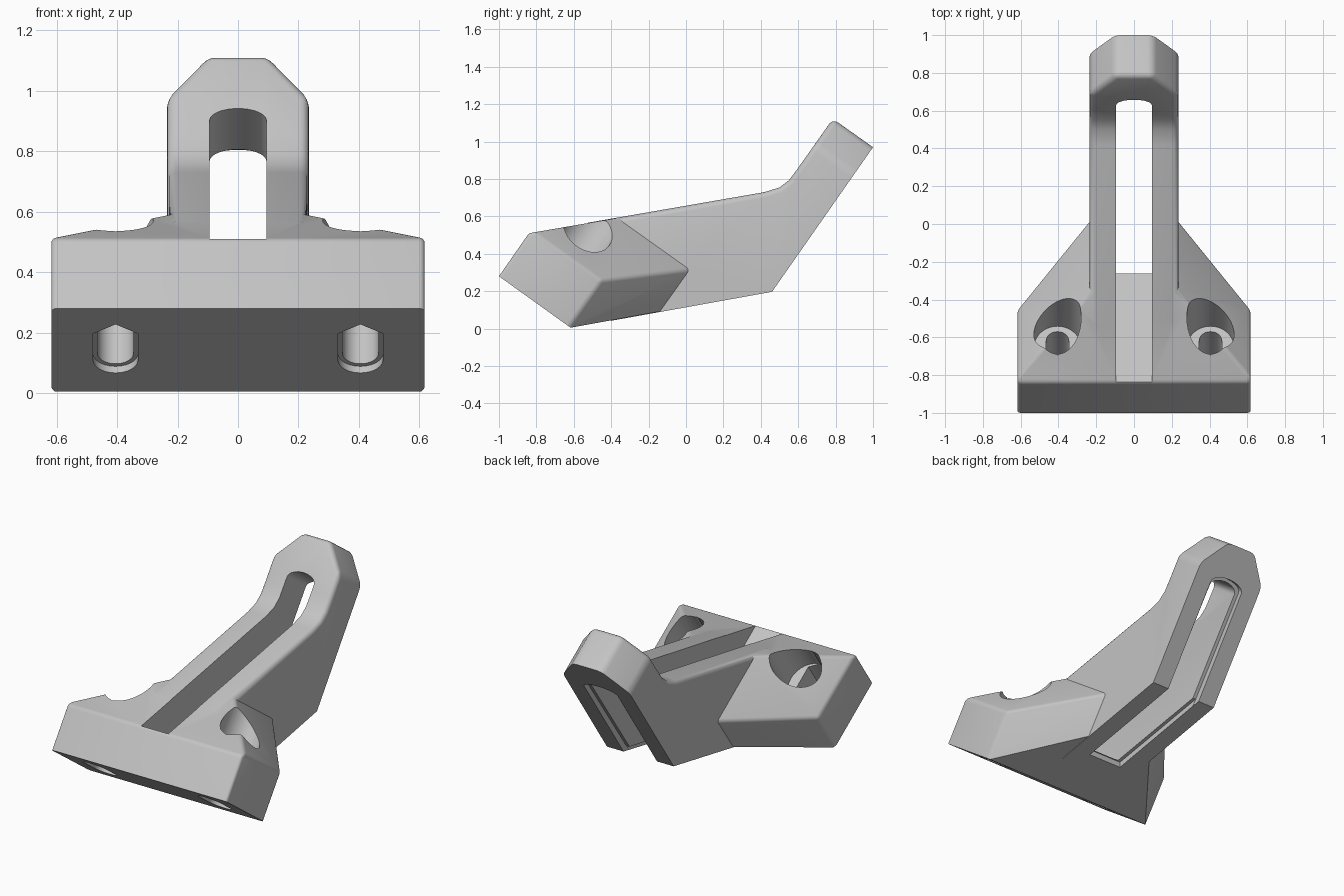
import bpy, bmesh, math
from mathutils import Vector

if "Cube" in bpy.data.objects:
    bpy.data.objects.remove(bpy.data.objects["Cube"])

grey = bpy.data.materials.new("light_grey")
grey.use_nodes = True
grey.diffuse_color = (0.55, 0.55, 0.55, 1)
grey.node_tree.nodes["Principled BSDF"].inputs["Base Color"].default_value = (0.55, 0.55, 0.55, 1)

# Tilted frame of the mounting face: u runs down the face, w runs into the body
U = Vector((0, 0.815, -0.58))
W = Vector((0, 0.58, 0.815))
ORIGIN = Vector((0, -1, 0.28))


def tilted(x, u, w):
    return ORIGIN + Vector((x, 0, 0)) + U * u + W * w


def prism(points):
    """Closed solid between two matching loops of points."""
    bm = bmesh.new()
    loops = [[bm.verts.new(p) for p in loop] for loop in points]
    n = len(loops[0])
    bm.faces.new(loops[0])
    bm.faces.new(list(reversed(loops[1])))
    for i in range(n):
        j = (i + 1) % n
        bm.faces.new((loops[0][i], loops[1][i], loops[1][j], loops[0][j]))
    bmesh.ops.recalc_face_normals(bm, faces=bm.faces)
    return bm


def side_prism(profile, half):
    return prism([[Vector((s * half, y, z)) for y, z in profile] for s in (-1, 1)])


def axial_prism(outline, w0, w1):
    return prism([[tilted(x, u, w) for x, u in outline] for w in (w0, w1)])


def cross_prism(outline, u0, u1):
    return prism([[tilted(x, u, w) for x, w in outline] for u in (u0, u1)])


def slice_off(bm, point, normal):
    """Remove everything on the normal side of a plane and cap the cut."""
    geom = bm.verts[:] + bm.edges[:] + bm.faces[:]
    bmesh.ops.bisect_plane(bm, geom=geom, plane_co=point, plane_no=normal, clear_outer=True, dist=1e-5)
    bmesh.ops.holes_fill(bm, edges=[e for e in bm.edges if e.is_boundary])
    bmesh.ops.recalc_face_normals(bm, faces=bm.faces)


def round_edges(bm, radius):
    """Round all sharp edges except those around the underside."""
    bm.normal_update()
    edges = [e for e in bm.edges if e.calc_face_angle(0) > 0.45
             and all(f.normal.z > -0.5 for f in e.link_faces)]
    bmesh.ops.bevel(bm, geom=edges, offset=radius, segments=4, profile=0.5,
                    affect='EDGES', clamp_overlap=True)
    bmesh.ops.recalc_face_normals(bm, faces=bm.faces)


def make(name, bm):
    mesh = bpy.data.meshes.new(name)
    bm.to_mesh(mesh)
    bm.free()
    mesh.materials.append(grey)
    ob = bpy.data.objects.new(name, mesh)
    bpy.context.collection.objects.link(ob)
    return ob


def combine(target, tool, operation):
    mod = target.modifiers.new(operation, 'BOOLEAN')
    mod.operation = operation
    mod.solver = 'EXACT'
    mod.object = tool
    bpy.context.view_layer.objects.active = target
    bpy.ops.object.modifier_apply(modifier=mod.name)
    bpy.data.objects.remove(tool)


# Wide mounting base with tapering shoulders
base = side_prism([(-1, 0.28), (-0.84, 0.51), (0.4, 0.724), (0.4, 0.19), (-0.617, 0.005)], 0.617)
for s in (-1, 1):
    slice_off(base, tilted(s * 0.617, 0, 0.30), Vector((s * 0.32, 0, 0)) + W * 0.382)
    slice_off(base, tilted(s * 0.617, 0.46, 0), Vector((s * 0.35, 0, 0)) + U * 0.382)
round_edges(base, 0.035)
bracket = make("bracket", base)

# Bent arm with clipped head corners
arm = side_prism([(-0.55, 0.562), (0.42, 0.73), (0.5, 0.755), (0.55, 0.793), (0.6, 0.86),
                  (0.785, 1.122), (1, 0.97), (0.46, 0.197), (-0.4, 0.042)], 0.235)
for s in (-1, 1):
    slice_off(arm, tilted(s * 0.1, 0, 1.72), Vector((s * 0.17, 0, 0)) + W * 0.135)
round_edges(arm, 0.03)
combine(bracket, make("arm", arm), 'UNION')


# Long slot through the arm, with a shallow wider recess behind and below
def slot_outline(half, start, end):
    arc = [(half * math.cos(a), end - 0.05 + 0.05 * math.sin(a))
           for a in (math.pi * i / 10 for i in range(11))]
    return [(-half, start), (half, start)] + arc


combine(bracket, make("slot", cross_prism(slot_outline(0.095, 0.282, 1.5), -0.5, 2)), 'DIFFERENCE')
combine(bracket, make("back_recess", cross_prism(slot_outline(0.118, 0.74, 1.52), 1.2, 1.4)), 'DIFFERENCE')
combine(bracket, make("under_recess", side_prism(
    [(-0.27, -0.1), (-0.27, 0.1), (0.44, 0.225), (0.55, 0.2), (0.55, -0.1)], 0.117)), 'DIFFERENCE')

# Screw holes: round pocket, pointed slot and a countersunk mouth
for s in (-1, 1):
    def hole(r, tip, bottom):
        pts = [(s * 0.405, tip), (s * 0.405 + r, tip + r * 0.7)]
        pts += [(s * 0.405 + r * math.cos(a), bottom - r + r * math.sin(a))
                for a in (math.pi * i / 12 for i in range(13))]
        return pts + [(s * 0.405 - r, tip + r * 0.7)]

    pocket = [(s * 0.405 + 0.125 * math.cos(a), 0.245 + 0.14 * math.sin(a))
              for a in (math.tau * i / 40 for i in range(40))]
    combine(bracket, make("pocket", axial_prism(pocket, 0.25, 1.2)), 'DIFFERENCE')
    combine(bracket, make("screw_hole", axial_prism(hole(0.06, 0.1, 0.35), -0.1, 0.4)), 'DIFFERENCE')
    combine(bracket, make("hole_mouth", axial_prism(hole(0.075, 0.09, 0.365), -0.1, 0.025)), 'DIFFERENCE')

# Smooth shading on the rounded edges
bpy.ops.object.select_all(action='DESELECT')
bracket.select_set(True)
bpy.context.view_layer.objects.active = bracket
bpy.ops.object.shade_smooth_by_angle(angle=math.radians(30))
